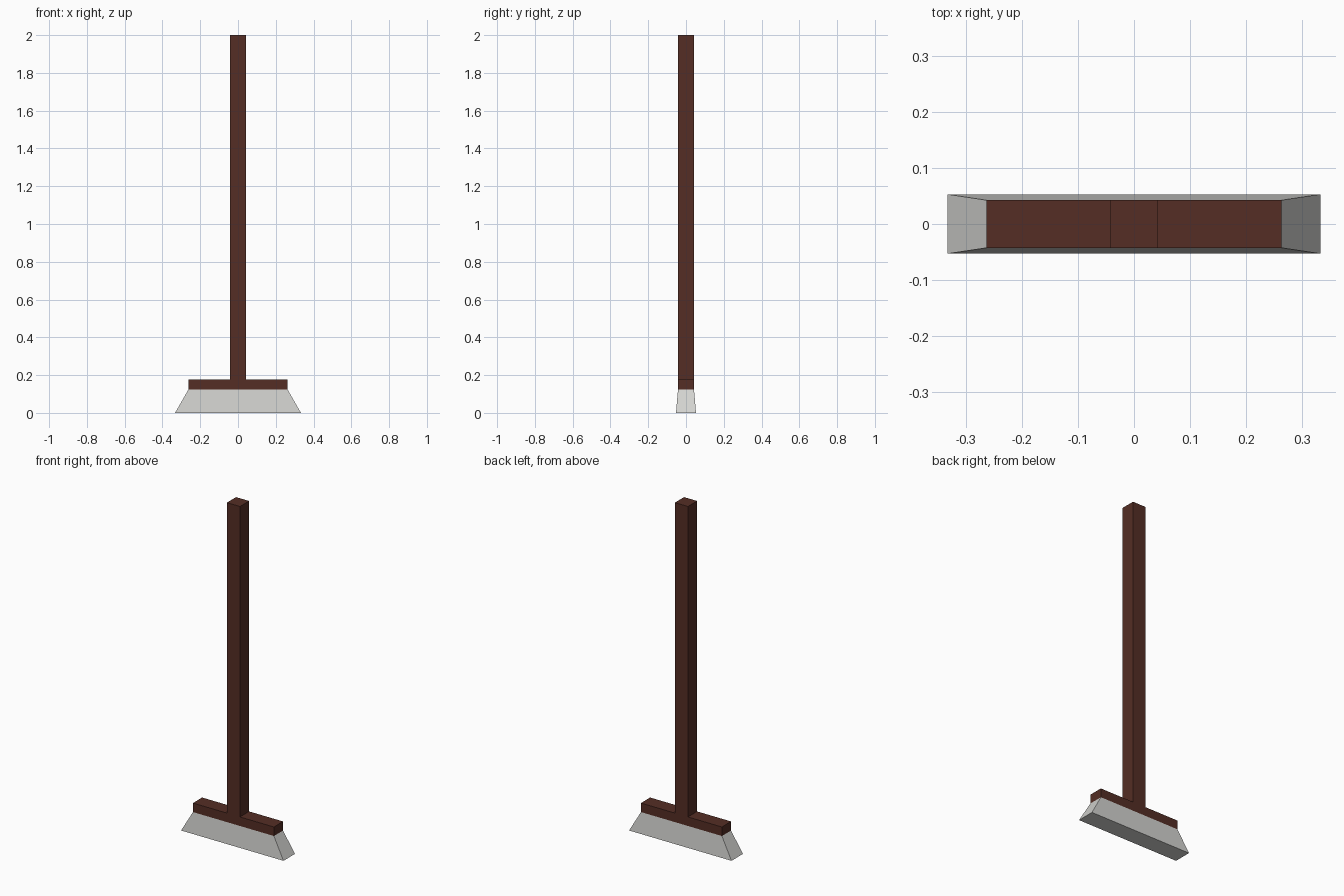
import bpy
import bmesh
from mathutils import Vector

if "Cube" in bpy.data.objects:
    bpy.data.objects.remove(bpy.data.objects["Cube"])

D = 0.0425                 # half depth of the wood
HEAD_X, FLARE_X, FLARE_Y = 0.263, 0.333, 0.053
HEAD_Z, HEAD_TOP, TOP = 0.123, 0.176, 2.0


def material(name, rgb):
    m = bpy.data.materials.new(name)
    m.diffuse_color = (*rgb, 1)
    m.use_nodes = True
    m.node_tree.nodes["Principled BSDF"].inputs["Base Color"].default_value = m.diffuse_color
    return m


def extruded(name, profile, direction, mat, shape=None, drop=None):
    """Extrude a flat profile, optionally reshape it and drop hidden faces."""
    bm = bmesh.new()
    face = bm.faces.new([bm.verts.new(p) for p in profile])
    out = bmesh.ops.extrude_face_region(bm, geom=[face], use_keep_orig=True)
    moved = [g for g in out["geom"] if isinstance(g, bmesh.types.BMVert)]
    for v in moved:
        v.co += Vector(direction)
        if shape:
            shape(v)
    bmesh.ops.recalc_face_normals(bm, faces=bm.faces[:])
    bm.normal_update()
    if drop:
        bmesh.ops.delete(bm, geom=[f for f in bm.faces if drop(f)], context='FACES')
    mesh = bpy.data.meshes.new(name)
    bm.to_mesh(mesh)
    bm.free()
    mesh.materials.append(mat)
    ob = bpy.data.objects.new(name, mesh)
    bpy.context.collection.objects.link(ob)
    return ob


wood = material("dark_brown_wood", (0.089, 0.027, 0.018))
pale = material("pale_grey_bristle", (0.65, 0.65, 0.63))

# Handle and head: one upside-down T profile, open where it meets the bristles
half = [(HEAD_X, HEAD_Z), (HEAD_X, HEAD_TOP), (D, HEAD_TOP), (D, TOP)]
outline = half + [(-x, z) for x, z in reversed(half)]
extruded("handle_and_head", [(x, -D, z) for x, z in outline], (0, 2 * D, 0), wood,
         drop=lambda f: f.normal.z < -0.9)


# Bristles: rectangle under the head, flared down to the floor
def flare(v):
    v.co.x *= FLARE_X / HEAD_X
    v.co.y *= FLARE_Y / D


extruded("bristles", [(-HEAD_X, -D, HEAD_Z), (HEAD_X, -D, HEAD_Z),
                      (HEAD_X, D, HEAD_Z), (-HEAD_X, D, HEAD_Z)],
         (0, 0, -HEAD_Z), pale, shape=flare, drop=lambda f: f.normal.z > 0.9)
